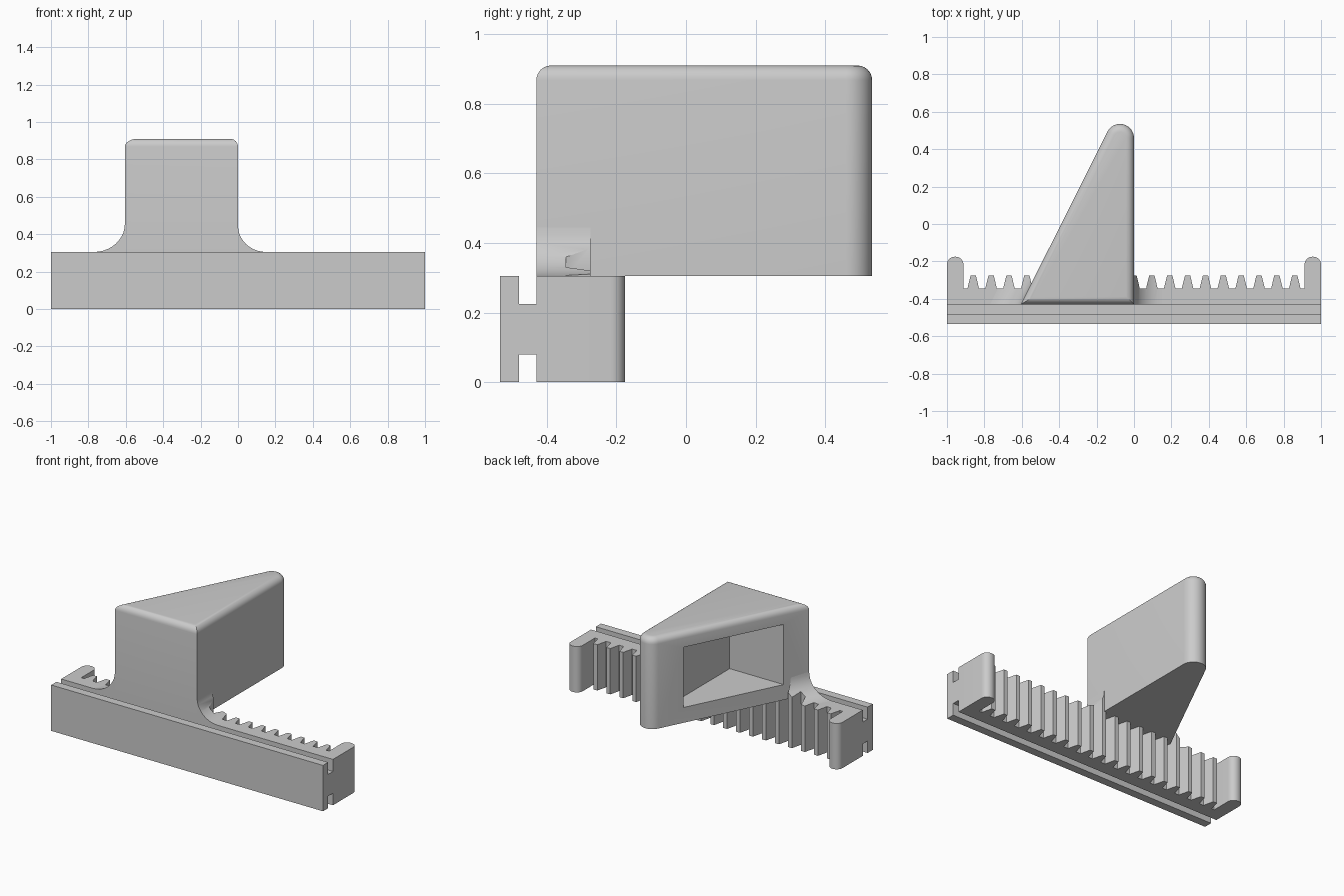
import bpy, bmesh, math
from mathutils import Vector

if "Cube" in bpy.data.objects:
    bpy.data.objects.remove(bpy.data.objects["Cube"], do_unlink=True)

grey = bpy.data.materials.new("light_grey_plastic")
grey.use_nodes = True
grey.diffuse_color = (0.6, 0.6, 0.6, 1)
grey.node_tree.nodes["Principled BSDF"].inputs["Base Color"].default_value = (0.6, 0.6, 0.6, 1)

BAR_TOP = 0.305
FRONT, GROOVE_FRONT, GROOVE_BACK = -0.535, -0.48, -0.43
ROOT, TIP, POST_END = -0.345, -0.275, -0.175


def loft(name, lower, upper, bevel=0.0):
    """Solid between two matching outlines; bevel rounds the upper rim."""
    bm = bmesh.new()
    a = [bm.verts.new(p) for p in lower]
    b = [bm.verts.new(p) for p in upper]
    bm.faces.new(a[::-1])
    cap = bm.faces.new(b)
    for i in range(len(a)):
        j = (i + 1) % len(a)
        bm.faces.new((a[i], a[j], b[j], b[i]))
    bmesh.ops.recalc_face_normals(bm, faces=bm.faces[:])
    if bevel:
        bmesh.ops.bevel(bm, geom=list(cap.edges), offset=bevel, segments=6,
                        profile=0.5, affect='EDGES', clamp_overlap=True)
    mesh = bpy.data.meshes.new(name)
    bm.to_mesh(mesh)
    bm.free()
    mesh.materials.append(grey)
    obj = bpy.data.objects.new(name, mesh)
    bpy.context.collection.objects.link(obj)
    return obj


def prism(name, outline, z0, z1, bevel=0.0):
    return loft(name, [(x, y, z0) for x, y in outline],
                [(x, y, z1) for x, y in outline], bevel)


def box_outline(x0, x1, y0, y1):
    return [(x0, y0), (x1, y0), (x1, y1), (x0, y1)]


def arc(cx, cy, r, start, end, n=8):
    return [(cx + r * math.cos(math.radians(start + (end - start) * i / n)),
             cy + r * math.sin(math.radians(start + (end - start) * i / n)))
            for i in range(n + 1)]


def boolean(obj, tool, operation):
    tool.hide_render = True
    mod = obj.modifiers.new("cut", 'BOOLEAN')
    mod.object, mod.operation, mod.solver = tool, operation, 'EXACT'
    bpy.context.view_layer.objects.active = obj
    bpy.ops.object.modifier_apply(modifier=mod.name)
    bpy.data.objects.remove(tool, do_unlink=True)


# Plan of the toothed bar: straight front, rounded end posts, row of teeth
def rack_outline():
    r, inner = 0.042, 0.912
    pts = [(-1, FRONT), (1, FRONT)]
    pts += arc(1 - r, POST_END - r, r, 0, 90)
    pts += arc(inner + r, POST_END - r, r, 90, 180)
    pts.append((inner, ROOT))
    for k in range(9, -10, -1):
        c = k * 0.0955
        pts += [(c + 0.031, ROOT), (c + 0.014, TIP), (c - 0.014, TIP), (c - 0.031, ROOT)]
    pts.append((-inner, ROOT))
    pts += arc(-inner - r, POST_END - r, r, 0, 90)
    pts += arc(-1 + r, POST_END - r, r, 90, 180)
    # drop coincident points
    return [p for i, p in enumerate(pts) if (Vector(p) - Vector(pts[i - 1])).length > 1e-4]


rack = prism("toothed_bar", rack_outline(), 0, BAR_TOP)

# Guide grooves along the top and bottom of the bar
for z0, z1 in ((-0.1, 0.08), (0.225, 0.5)):
    boolean(rack, prism("groove_cutter", box_outline(-1.2, 1.2, GROOVE_FRONT, GROOVE_BACK), z0, z1),
            'DIFFERENCE')

# Wedge-shaped handle with a round tip and softened top rim
corner = Vector((-0.605, GROOVE_BACK))
tip, tip_r = Vector((-0.075, 0.46)), 0.075
to_tip = tip - corner
tangent = math.degrees(math.atan2(to_tip.y, to_tip.x) + math.asin(tip_r / to_tip.length)) + 90
outline = [tuple(corner), (0, GROOVE_BACK)] + arc(tip.x, tip.y, tip_r, 0, tangent, 14)
handle = prism("wedge_handle", outline, BAR_TOP, 0.91, 0.042)

# Recess in the slanted side
pocket = [(-0.75, -0.274), (-0.13, -0.274), (-0.13, 0.341), (-0.6, 0.341)]
boolean(handle, prism("recess_cutter", pocket, 0.407, 0.807), 'DIFFERENCE')


# Concave fillets blending the handle into the bar, trimmed to the bar's plan
def fillet(name, x, side, width, height, slant):
    curve = [(x + side * width * (1 - math.cos(t)), BAR_TOP + height * (1 - math.sin(t)))
             for t in (math.radians(90 * i / 10) for i in range(11))]
    profile = [(x, BAR_TOP)] + curve
    profile[-1] = (profile[-1][0], BAR_TOP + 0.0005)
    profile = [(x, BAR_TOP)] + [(px, pz) for px, pz in reversed(mirror_curve(x, side, width, height))]
    back = -0.26
    shift = slant * (back - GROOVE_BACK)
    obj = loft(name, [(px, GROOVE_BACK, pz) for px, pz in profile],
               [(px + shift, back, pz) for px, pz in profile])
    boolean(obj, prism("plan_trimmer", rack_outline(), 0.2, 0.6), 'INTERSECT')
    return obj


def mirror_curve(x, side, width, height):
    """Quarter ellipse from the wall down to the bar, hollow side outward."""
    angles = [math.radians(180 + 9 * i) for i in range(11)]
    return [(x + side * width * (1 + math.cos(t)), BAR_TOP + height * (1 + math.sin(t)))
            for t in angles]


parts = [rack, handle,
         fillet("right_side_fillet", corner.x, -1, 0.165, 0.15, 0.511),
         fillet("left_side_fillet", 0, 1, 0.15, 0.14, 0)]

# Smooth the round areas, keep the hard edges
bpy.ops.object.select_all(action='DESELECT')
for part in parts:
    part.select_set(True)
bpy.context.view_layer.objects.active = rack
bpy.ops.object.shade_smooth_by_angle(angle=math.radians(30))
